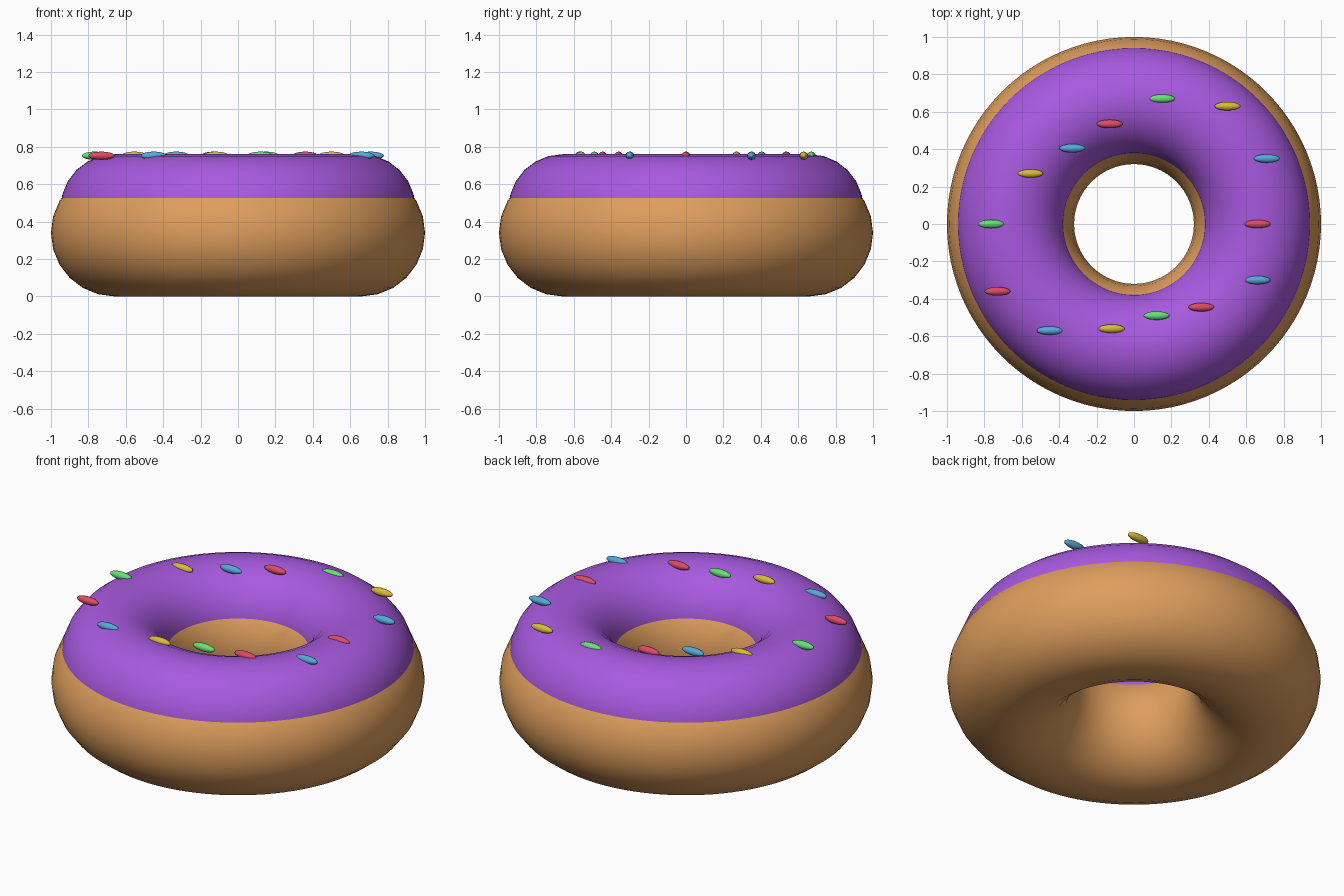
import bpy

if "Cube" in bpy.data.objects:
    bpy.data.objects.remove(bpy.data.objects["Cube"], do_unlink=True)


def material(name, rgb):
    mat = bpy.data.materials.new(name)
    mat.use_nodes = True
    mat.diffuse_color = (*rgb, 1)
    mat.node_tree.nodes["Principled BSDF"].inputs["Base Color"].default_value = (*rgb, 1)
    return mat


def finish(name, mat):
    obj = bpy.context.object
    obj.name = obj.data.name = name
    obj.data.materials.append(mat)
    bpy.ops.object.shade_smooth()
    return obj


def ring(name, mat, tube, z):
    bpy.ops.mesh.primitive_torus_add(
        major_radius=0.66, minor_radius=tube, major_segments=96,
        minor_segments=24, location=(0, 0, z))
    return finish(name, mat)


dough = material("golden dough", (0.73, 0.34, 0.11))
purple = material("purple icing", (0.39, 0.10, 0.74))
red = material("red sugar", (0.72, 0.07, 0.13))
green = material("green sugar", (0.13, 0.75, 0.19))
blue = material("blue sugar", (0.09, 0.40, 0.70))
yellow = material("yellow sugar", (0.68, 0.50, 0.04))

# Dough ring, with a slimmer icing ring sunk into its top
ring("dough_ring", dough, 0.34, 0.34)
ring("icing", purple, 0.289, 0.471)

# Sprinkles, all lying along x at the crown of the icing
sprinkles = {
    red: [(0.66, 0), (-0.13, 0.535), (-0.73, -0.36), (0.36, -0.445)],
    green: [(0.15, 0.67), (-0.765, 0), (0.12, -0.49)],
    blue: [(0.71, 0.35), (-0.33, 0.405), (-0.45, -0.57), (0.66, -0.30)],
    yellow: [(0.50, 0.63), (-0.555, 0.27), (-0.12, -0.56)],
}
for mat, spots in sprinkles.items():
    for i, (x, y) in enumerate(spots, 1):
        bpy.ops.mesh.primitive_uv_sphere_add(
            segments=16, ring_count=10, radius=1, location=(x, y, 0.752))
        bpy.context.object.scale = (0.07, 0.023, 0.022)
        finish(f"{mat.name.split()[0]}_sprinkle_{i}", mat)
